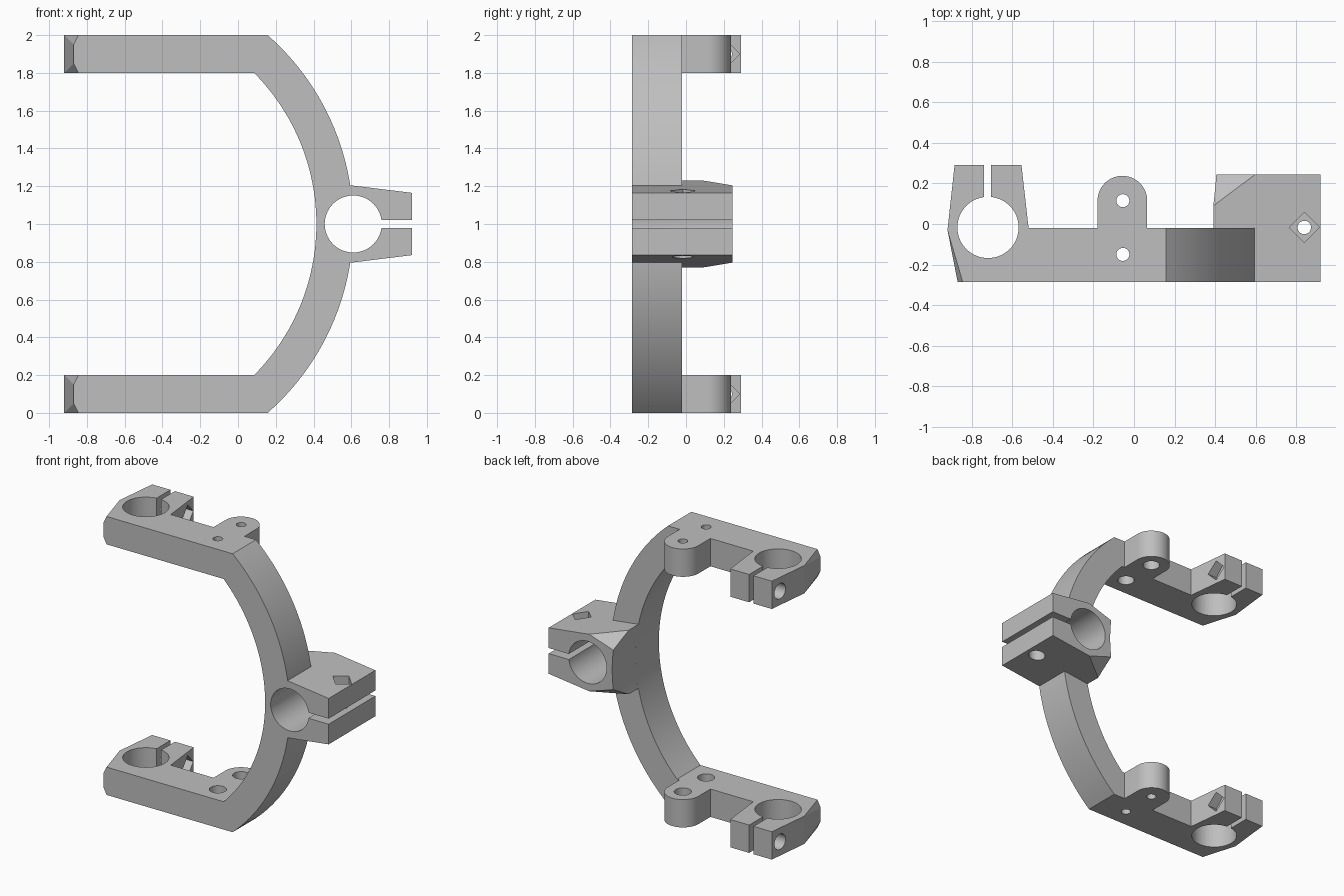
import bpy, bmesh, math
from mathutils import Vector, Matrix

cube = bpy.data.objects.get("Cube")
if cube:
    bpy.data.objects.remove(cube)

grey = bpy.data.materials.new("plain_grey")
grey.use_nodes = True
COLOUR = (0.52, 0.52, 0.52, 1)
grey.diffuse_color = COLOUR
grey.node_tree.nodes["Principled BSDF"].inputs["Base Color"].default_value = COLOUR

X, Y, Z = Vector((1, 0, 0)), Vector((0, 1, 0)), Vector((0, 0, 1))


def make(name, bm):
    bmesh.ops.recalc_face_normals(bm, faces=bm.faces)
    mesh = bpy.data.meshes.new(name)
    bm.to_mesh(mesh)
    bm.free()
    mesh.materials.append(grey)
    obj = bpy.data.objects.new(name, mesh)
    bpy.context.scene.collection.objects.link(obj)
    return obj


def prism(name, outline, axis, lo, hi, corner_cuts=()):
    """Extrude an outline along an axis, then slice corners off by 3-point planes."""
    bm = bmesh.new()
    place = (lambda a, b: (a, b, lo)) if axis is Z else (lambda a, b: (a, lo, b))
    face = bm.faces.new([bm.verts.new(place(a, b)) for a, b in outline])
    new = bmesh.ops.extrude_face_region(bm, geom=[face])["geom"]
    verts = [v for v in new if isinstance(v, bmesh.types.BMVert)]
    bmesh.ops.translate(bm, verts=verts, vec=axis * (hi - lo))
    centre = sum((v.co for v in bm.verts), Vector()) / len(bm.verts)
    for p, q, r in corner_cuts:
        p, q, r = Vector(p), Vector(q), Vector(r)
        normal = (q - p).cross(r - p).normalized()
        if normal.dot(centre - p) > 0:
            normal.negate()
        bmesh.ops.bisect_plane(bm, geom=bm.verts[:] + bm.edges[:] + bm.faces[:],
                               dist=1e-5, plane_co=p, plane_no=normal, clear_outer=True)
        bmesh.ops.holes_fill(bm, edges=[e for e in bm.edges if e.is_boundary])
    return make(name, bm)


def rod(start, axis, length, radius, sides=64):
    """Cutter rod running from start along axis."""
    bm = bmesh.new()
    start = Vector(start)
    turn = axis.to_track_quat('Z', 'Y').to_matrix().to_4x4()
    bmesh.ops.create_cone(bm, cap_ends=True, segments=sides, radius1=radius,
                          radius2=radius, depth=length,
                          matrix=Matrix.Translation(start + axis * length / 2) @ turn)
    return make("cutter", bm)


def combine(obj, other, operation):
    mod = obj.modifiers.new("bool", 'BOOLEAN')
    mod.operation, mod.solver, mod.object = operation, 'EXACT', other
    bpy.context.view_layer.objects.active = obj
    bpy.ops.object.modifier_apply(modifier=mod.name)
    bpy.data.objects.remove(other)


def arc(cx, cy, r, a0, a1, n):
    return [(cx + r * math.cos(a0 + (a1 - a0) * i / n),
             cy + r * math.sin(a0 + (a1 - a0) * i / n)) for i in range(n + 1)]


FRONT, MID = -0.285, -0.02      # y range of the arms and the bow
RING_X, R_IN, R_OUT = -0.72, 1.135, 1.33

# Lower arm with end clamp and rounded lug
plan = [(-0.87, FRONT), (-0.92, -0.03), (-0.885, 0.29), (-0.555, 0.29),
        (-0.52, MID), (-0.18, MID)]
plan += arc(-0.0575, 0.115, 0.1225, math.pi, 0, 32)
plan += [(0.065, MID), (0.085, MID), (0.085, FRONT)]
cuts = [((-0.92, -0.03, z), (-0.845, FRONT, z), (-0.87, FRONT, m))
        for z, m in ((0.2, 0.15), (0, 0.05))]
lower_arm = prism("lower_arm", plan, Z, 0, 0.2, cuts)
slot = [(-0.74, 0), (-0.705, 0), (-0.705, 0.4), (-0.74, 0.4)]
arm_cutters = [
    rod((-0.72, -0.017, -0.1), Z, 0.4, 0.151),           # tube bore
    prism("cutter", slot, Z, -0.1, 0.3),                 # clamp slot
    rod((-1, 0.21, 0.1), X, 0.6, 0.033),                 # screw hole
    rod((-1, 0.21, 0.1), X, 0.18, 0.055),                # screw head pocket
    rod((-0.61, 0.21, 0.1), X, 0.2, 0.074, 4),           # square nut pocket
]
for y in (0.115, -0.15):                                 # lug holes
    arm_cutters += [rod((-0.055, y, -0.1), Z, 0.4, 0.032),
                    rod((-0.055, y, 0.1), Z, 0.2, 0.056)]
for cutter in arm_cutters:
    combine(lower_arm, cutter, 'DIFFERENCE')

# Upper arm is the lower one mirrored about mid height
upper_arm = lower_arm.copy()
upper_arm.data = lower_arm.data.copy()
upper_arm.name = "upper_arm"
bpy.context.scene.collection.objects.link(upper_arm)
upper_arm.data.transform(Matrix.Translation((0, 0, 2)) @ Matrix.Diagonal((1, 1, -1, 1)))
upper_arm.data.flip_normals()

# Curved bow joining the arms
a_in, a_out = math.asin(0.8 / R_IN), math.asin(1 / R_OUT)
bow_outline = (arc(RING_X, 1, R_IN, -a_in, a_in, 48) + [(0.085, 2)]
               + arc(RING_X, 1, R_OUT, a_out, -a_out, 48) + [(0.085, 0)])
bow = prism("bow_bracket", bow_outline, Y, FRONT, MID)

# Side clamp block, its inner face following the bow
a_block = math.asin(0.23 / R_IN)
block_outline = arc(RING_X, 1, R_IN, -a_block, a_block, 14) + [(0.92, 1.165), (0.92, 0.835)]
cuts = [((0.40, 0.245, 1 + s * 0.14), (0.6, 0.245, 1 + s * 0.205), (0.391, 0.09, 1 + s * 0.23))
        for s in (1, -1)]
block = prism("side_clamp", block_outline, Y, FRONT, 0.245, cuts)
combine(bow, block, 'UNION')
slot = [(0.61, 0.98), (1, 0.98), (1, 1.02), (0.61, 1.02)]
for cutter in (
    rod((0.61, -0.5, 1), Y, 1, 0.151),                   # tube bore
    prism("cutter", slot, Y, -0.5, 0.5),                 # clamp slot
    rod((0.84, -0.017, 0.7), Z, 0.6, 0.033),             # screw hole
    rod((0.84, -0.017, 0.7), Z, 0.21, 0.055),            # screw head pocket
    rod((0.84, -0.017, 1.1), Z, 0.2, 0.075, 4),          # square nut pocket
):
    combine(bow, cutter, 'DIFFERENCE')

# One solid bracket, smooth in the bores and sharp at the edges
for arm in (lower_arm, upper_arm):
    combine(bow, arm, 'UNION')
bpy.ops.object.select_all(action='DESELECT')
bow.select_set(True)
bpy.context.view_layer.objects.active = bow
bpy.ops.object.shade_smooth_by_angle(angle=math.radians(10))
